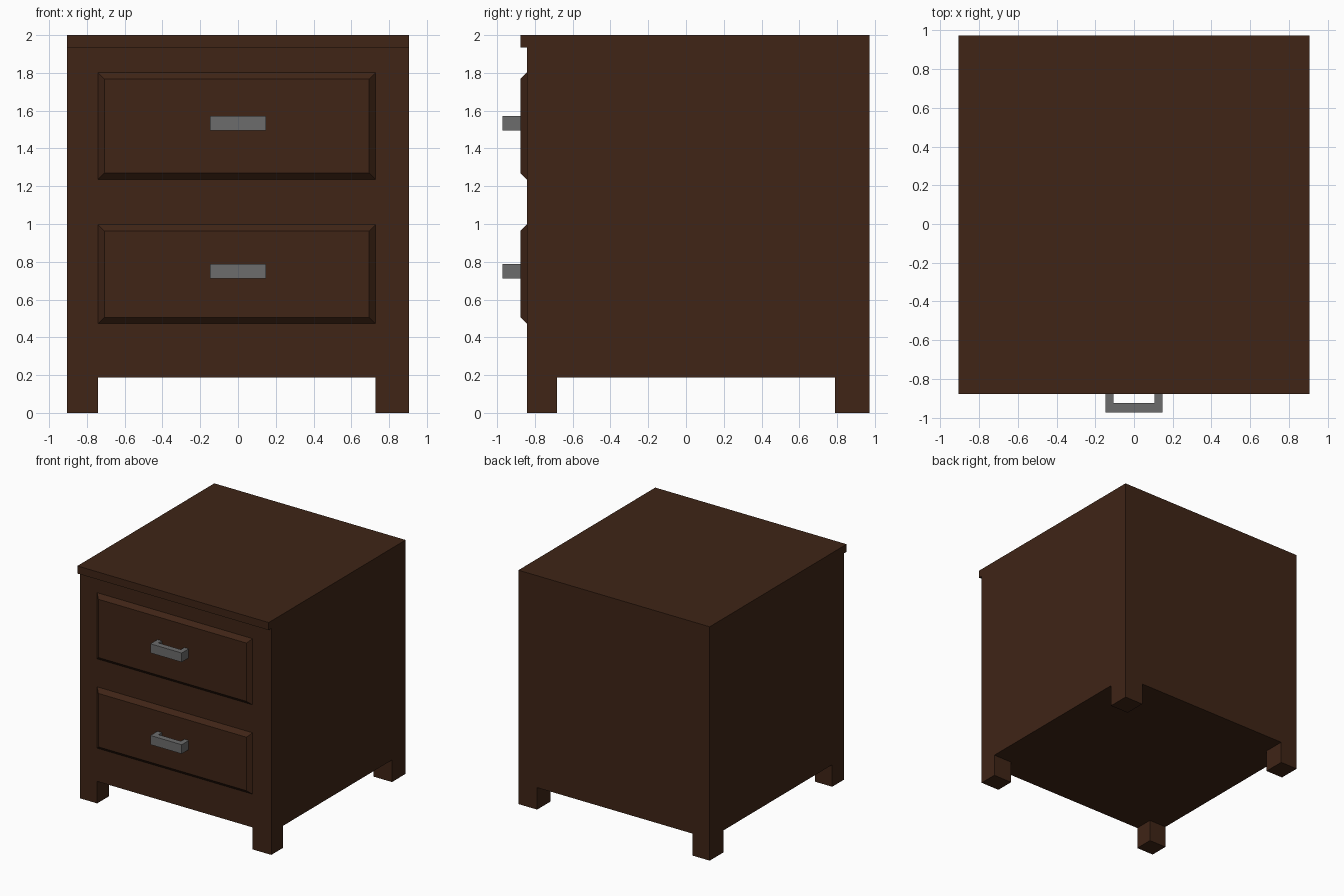
import bpy
import bmesh

if "Cube" in bpy.data.objects:
    bpy.data.objects.remove(bpy.data.objects["Cube"])

# Main dimensions
W = 0.905                       # half width
FRONT, BACK = -0.843, 0.972     # carcass depth
LIP = -0.877                    # front plane of top lip and drawer faces
TOP, LIP_Z, FLOOR = 2.0, 1.935, 0.188
LEG_X0, LEG_X1 = -0.742, 0.728  # inner sides of the legs
LEG_Y0, LEG_Y1 = -0.683, 0.788


def material(name, rgb):
    m = bpy.data.materials.new(name)
    m.diffuse_color = (*rgb, 1)
    m.use_nodes = True
    m.node_tree.nodes["Principled BSDF"].inputs["Base Color"].default_value = m.diffuse_color
    return m


wood = material("dark_wood", (0.05, 0.018, 0.008))
metal = material("grey_metal", (0.15, 0.15, 0.15))


def finish(bm, name, mat):
    bmesh.ops.recalc_face_normals(bm, faces=bm.faces)
    me = bpy.data.meshes.new(name)
    bm.to_mesh(me)
    bm.free()
    me.materials.append(mat)
    ob = bpy.data.objects.new(name, me)
    bpy.context.collection.objects.link(ob)
    return ob


def box(x0, x1, y0, y1, z0, z1):
    bm = bmesh.new()
    bmesh.ops.create_cube(bm, size=1)
    for v in bm.verts:
        v.co = (x1 if v.co.x > 0 else x0,
                y1 if v.co.y > 0 else y0,
                z1 if v.co.z > 0 else z0)
    return bm


def extrude(bm, faces, offset):
    for f in bmesh.ops.extrude_discrete_faces(bm, faces=faces)["faces"]:
        bmesh.ops.translate(bm, verts=f.verts, vec=offset)


# Cabinet: one box, with legs and top lip extruded from it
bm = box(-W, W, FRONT, BACK, FLOOR, TOP)
for co, no in (((LEG_X0, 0, 0), (1, 0, 0)), ((LEG_X1, 0, 0), (1, 0, 0)),
               ((0, LEG_Y0, 0), (0, 1, 0)), ((0, LEG_Y1, 0), (0, 1, 0))):
    bmesh.ops.bisect_plane(bm, geom=bm.verts[:] + bm.edges[:] + bm.faces[:],
                           plane_co=co, plane_no=no)
bm.normal_update()
corners = []
for f in bm.faces:
    c = f.calc_center_median()
    if f.normal.z < -0.9 and not LEG_X0 < c.x < LEG_X1 and not LEG_Y0 < c.y < LEG_Y1:
        corners.append(f)
extrude(bm, corners, (0, 0, -FLOOR))
bmesh.ops.dissolve_limit(bm, angle_limit=0.02, verts=bm.verts, edges=bm.edges)
bmesh.ops.bisect_plane(bm, geom=bm.verts[:] + bm.edges[:] + bm.faces[:],
                       plane_co=(0, 0, LIP_Z), plane_no=(0, 0, 1))
bm.normal_update()
strip = [f for f in bm.faces
         if f.normal.y < -0.9 and f.calc_center_median().z > LIP_Z
         and f.calc_center_median().y < 0]
extrude(bm, strip, (0, LIP - FRONT, 0))
finish(bm, "cabinet", wood)


# Drawer front: raised panel with chamfered border
def drawer_front(name, z0, z1, chamfer=0.034):
    bm = box(LEG_X0, LEG_X1, LIP, FRONT, z0, z1)
    cx, cz = (LEG_X0 + LEG_X1) / 2, (z0 + z1) / 2
    for v in bm.verts:
        if v.co.y < (LIP + FRONT) / 2:
            v.co.x += chamfer if v.co.x < cx else -chamfer
            v.co.z += chamfer if v.co.z < cz else -chamfer
    finish(bm, name, wood)


# Handle: U-shaped profile extruded upwards
def handle(name, z0, z1):
    out, inn, tip, bar = 0.148, 0.106, -0.972, -0.923
    profile = [(-out, LIP), (-out, tip), (out, tip), (out, LIP),
               (inn, LIP), (inn, bar), (-inn, bar), (-inn, LIP)]
    bm = bmesh.new()
    face = bm.faces.new([bm.verts.new((x, y, z0)) for x, y in profile])
    ext = bmesh.ops.extrude_face_region(bm, geom=[face], use_keep_orig=True)["geom"]
    bmesh.ops.translate(bm, vec=(0, 0, z1 - z0),
                        verts=[g for g in ext if isinstance(g, bmesh.types.BMVert)])
    finish(bm, name, metal)


for level, z0, z1, h0, h1 in (("upper", 1.236, 1.802, 1.495, 1.573),
                              ("lower", 0.472, 0.997, 0.711, 0.789)):
    drawer_front(level + "_drawer_front", z0, z1)
    handle(level + "_handle", h0, h1)
